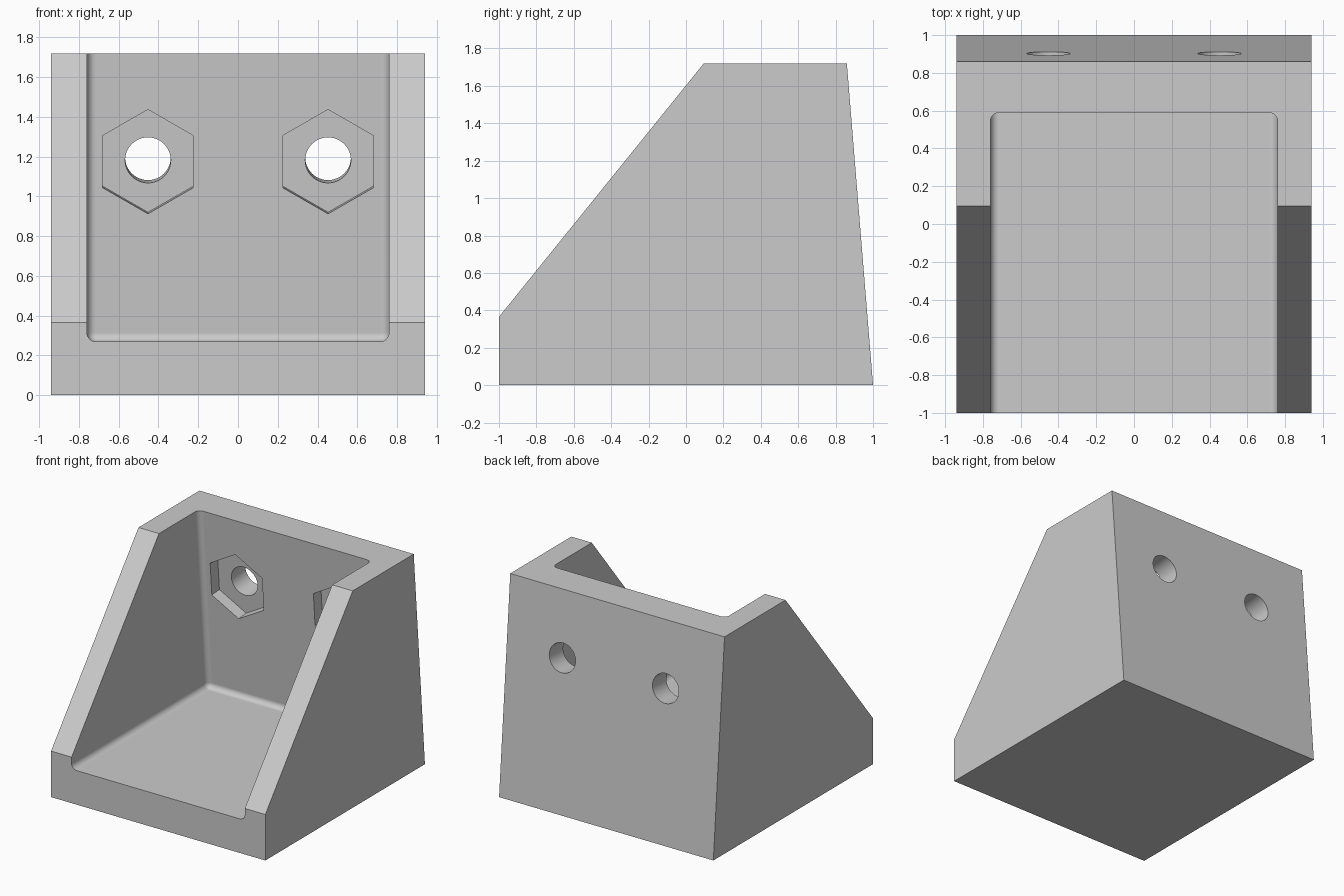
import bpy, bmesh, math
from mathutils import Matrix

if "Cube" in bpy.data.objects:
    bpy.data.objects.remove(bpy.data.objects["Cube"], do_unlink=True)

WIDTH, HEIGHT, THICK = 0.94, 1.72, 0.27
INNER, FILLET, POCKET = 0.76, 0.045, 0.095
LEAN = 0.14 / HEIGHT                      # back wall leans forward
TILT = math.atan(LEAN)

grey = bpy.data.materials.new("light_grey")
grey.use_nodes = True
grey.diffuse_color = (0.6, 0.6, 0.6, 1)
grey.node_tree.nodes["Principled BSDF"].inputs["Base Color"].default_value = (0.6, 0.6, 0.6, 1)


def prism(name, outline, matrix, low, high, bevel_rule=None):
    """Extrude a 2D outline between two levels, then place it with a matrix."""
    bm = bmesh.new()
    base = bm.faces.new([bm.verts.new((u, v, low)) for u, v in outline])
    top = bmesh.ops.extrude_face_region(bm, geom=[base])["geom"]
    moved = [g for g in top if isinstance(g, bmesh.types.BMVert)]
    bmesh.ops.translate(bm, verts=moved, vec=(0, 0, high - low))
    bm.transform(matrix)
    bmesh.ops.recalc_face_normals(bm, faces=bm.faces)
    if bevel_rule:
        edges = [e for e in bm.edges if bevel_rule((e.verts[0].co + e.verts[1].co) / 2)]
        bmesh.ops.bevel(bm, geom=edges, offset=FILLET, segments=8,
                        profile=0.5, affect="EDGES")
    mesh = bpy.data.meshes.new(name)
    bm.to_mesh(mesh)
    bm.free()
    mesh.materials.append(grey)
    obj = bpy.data.objects.new(name, mesh)
    bpy.context.collection.objects.link(obj)
    return obj


def ring(count, radius, phase=0.0):
    return [(radius * math.cos(phase + math.tau * i / count),
             radius * math.sin(phase + math.tau * i / count)) for i in range(count)]


def back_y(z):
    return 1 - LEAN * z


# Outer block: side profile swept across the width
SIDEWAYS = Matrix(((0, 0, 1, 0), (1, 0, 0, 0), (0, 1, 0, 0), (0, 0, 0, 1)))
bracket = prism("corner_bracket",
                [(-1, 0), (1, 0), (back_y(HEIGHT), HEIGHT), (0.095, HEIGHT), (-1, 0.365)],
                SIDEWAYS, -WIDTH, WIDTH)

# Open cavity with rounded floor and rear corners
wall = THICK / math.cos(TILT)
cavity = prism("cavity_cutter",
               [(-1.2, THICK), (back_y(THICK) - wall, THICK),
                (back_y(1.9) - wall, 1.9), (-1.2, 1.9)],
               SIDEWAYS, -INNER, INNER,
               lambda mid: mid.y > -1.1 and mid.z < 1.8)
cutters = [cavity]


# Bolt holes with hexagonal nut pockets
def bolt_hole(name, place, radius, phase):
    cutters.append(prism(name + "_nut_cutter", ring(6, 0.263, phase), place, -0.05, POCKET))
    cutters.append(prism(name + "_hole_cutter", ring(48, radius), place, -0.03, THICK + 0.1))


for i, y in enumerate((-0.4, 0.415)):
    bolt_hole(f"floor_{i}", Matrix.Translation((0, y, THICK)) @ Matrix.Rotation(math.pi, 4, "X"),
              0.138, 0)
for side, x in (("left", 0.453), ("right", -0.453)):
    z = 1.175
    place = Matrix.Translation((x, back_y(z) - wall, z)) @ Matrix.Rotation(TILT - math.pi / 2, 4, "X")
    bolt_hole("wall_" + side, place, 0.115, math.pi / 2)

bpy.ops.object.select_all(action="DESELECT")
bracket.select_set(True)
bpy.context.view_layer.objects.active = bracket
for cutter in cutters:
    cutter.hide_render = True
    mod = bracket.modifiers.new(cutter.name, "BOOLEAN")
    mod.operation, mod.solver, mod.object = "DIFFERENCE", "EXACT", cutter
    bpy.ops.object.modifier_apply(modifier=mod.name)
for cutter in cutters:
    bpy.data.objects.remove(cutter, do_unlink=True)

# Smooth fillets and holes, crisp flat faces
bpy.ops.object.shade_smooth_by_angle(angle=math.radians(30))
weighted = bracket.modifiers.new("weighted_normals", "WEIGHTED_NORMAL")
weighted.keep_sharp = True
